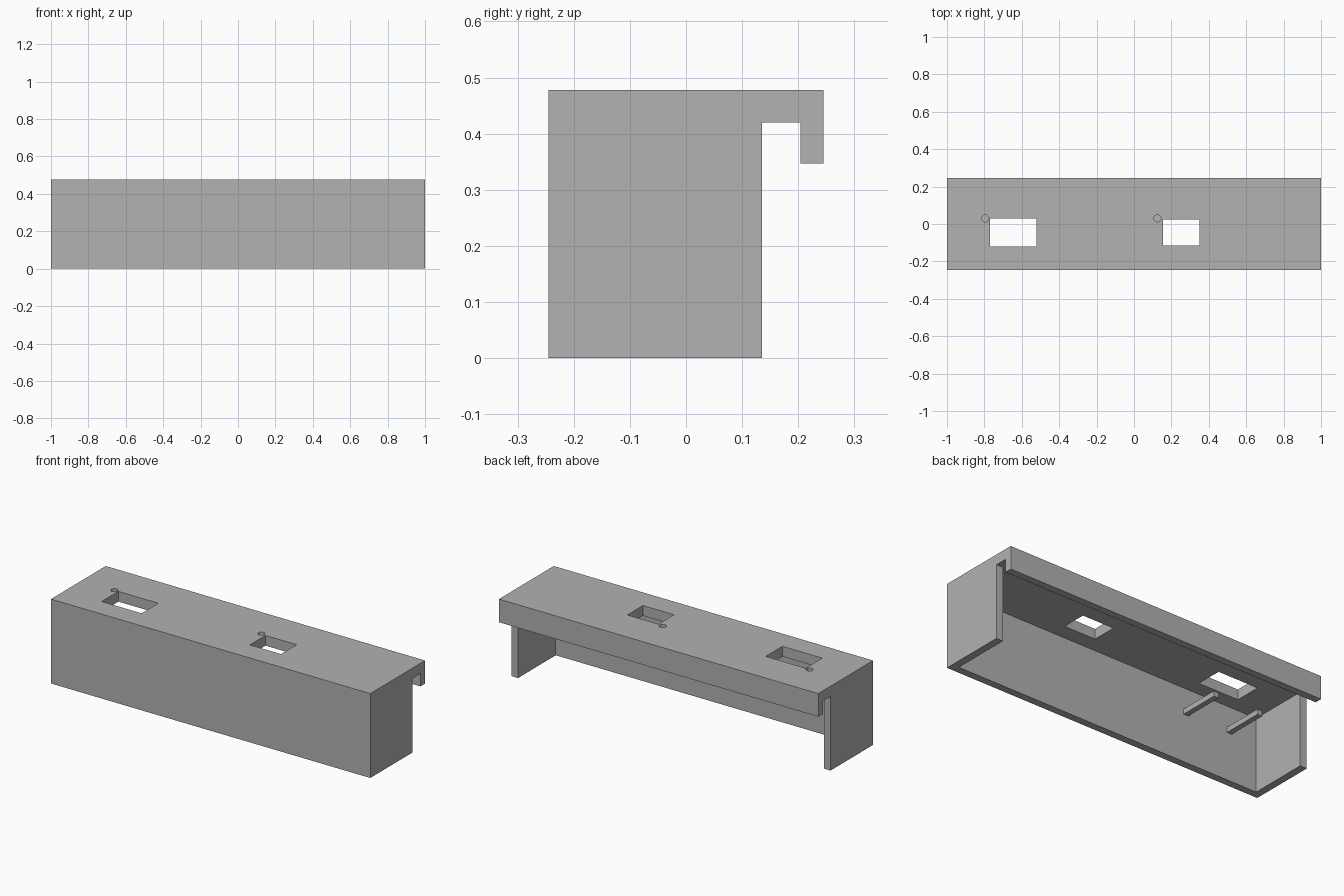
import bpy
import bmesh

if "Cube" in bpy.data.objects:
    bpy.data.objects.remove(bpy.data.objects["Cube"], do_unlink=True)

grey = bpy.data.materials.new("plain grey")
grey.use_nodes = True
grey.diffuse_color = (0.445, 0.445, 0.445, 1)
grey.node_tree.nodes["Principled BSDF"].inputs["Base Color"].default_value = grey.diffuse_color

WALL = 0.042
FRONT, BACK = -0.245, 0.135
LIP_BACK, LIP_IN = 0.245, 0.204
TOP, CEILING, LIP_BOTTOM = 0.478, 0.42, 0.347


def prism(name, outline, start, end, axis="x"):
    """Extrude a 2D outline along x (outline in y, z) or z (outline in x, y)."""
    bm = bmesh.new()
    place = (lambda a, b: (start, a, b)) if axis == "x" else (lambda a, b: (a, b, start))
    face = bm.faces.new([bm.verts.new(place(a, b)) for a, b in outline])
    moved = bmesh.ops.extrude_face_region(bm, geom=[face])["geom"]
    offset = (end - start, 0, 0) if axis == "x" else (0, 0, end - start)
    bmesh.ops.translate(bm, vec=offset, verts=[v for v in moved if isinstance(v, bmesh.types.BMVert)])
    bmesh.ops.recalc_face_normals(bm, faces=bm.faces)
    mesh = bpy.data.meshes.new(name)
    bm.to_mesh(mesh)
    bm.free()
    mesh.materials.append(grey)
    obj = bpy.data.objects.new(name, mesh)
    bpy.context.collection.objects.link(obj)
    return obj


def box(name, x0, x1, y0, y1, z0, z1):
    return prism(name, [(x0, y0), (x1, y0), (x1, y1), (x0, y1)], z0, z1, "z")


def peg_hole(x, y, radius, depth):
    bpy.ops.mesh.primitive_cylinder_add(vertices=24, radius=radius, depth=depth * 2, location=(x, y, TOP))
    hole = bpy.context.object
    hole.data.materials.append(grey)
    return hole


def cut(target, cutter):
    cutter.hide_render = True
    mod = target.modifiers.new("cut", "BOOLEAN")
    mod.operation = "DIFFERENCE"
    mod.solver = "EXACT"
    mod.object = cutter
    bpy.context.view_layer.objects.active = target
    bpy.ops.object.modifier_apply(modifier=mod.name)
    bpy.data.objects.remove(cutter, do_unlink=True)


# Shell with the hanging lip along the back
housing = prism("housing", [
    (FRONT, 0), (BACK, 0), (BACK, CEILING), (LIP_IN, CEILING),
    (LIP_IN, LIP_BOTTOM), (LIP_BACK, LIP_BOTTOM), (LIP_BACK, TOP), (FRONT, TOP)], -1, 1)

# Hollow, open at the bottom and back
cut(housing, box("cavity", WALL - 1, 1 - WALL, FRONT + WALL, 0.17, -0.1, CEILING))

# Two windows and two blind holes in the top plate
cut(housing, box("large_window", -0.77, -0.52, -0.12, 0.03, 0.38, 0.55))
cut(housing, box("small_window", 0.155, 0.35, -0.115, 0.025, 0.38, 0.55))
for x in (-0.795, 0.125):
    cut(housing, peg_hole(x, 0.03, 0.019, 0.035))

# Support bars either side of the large window
for side, x in (("right", -0.80), ("left", -0.52)):
    box(side + "_support_bar", x, x + 0.03, FRONT + WALL - 0.01, 0.03, 0.27, 0.30)
